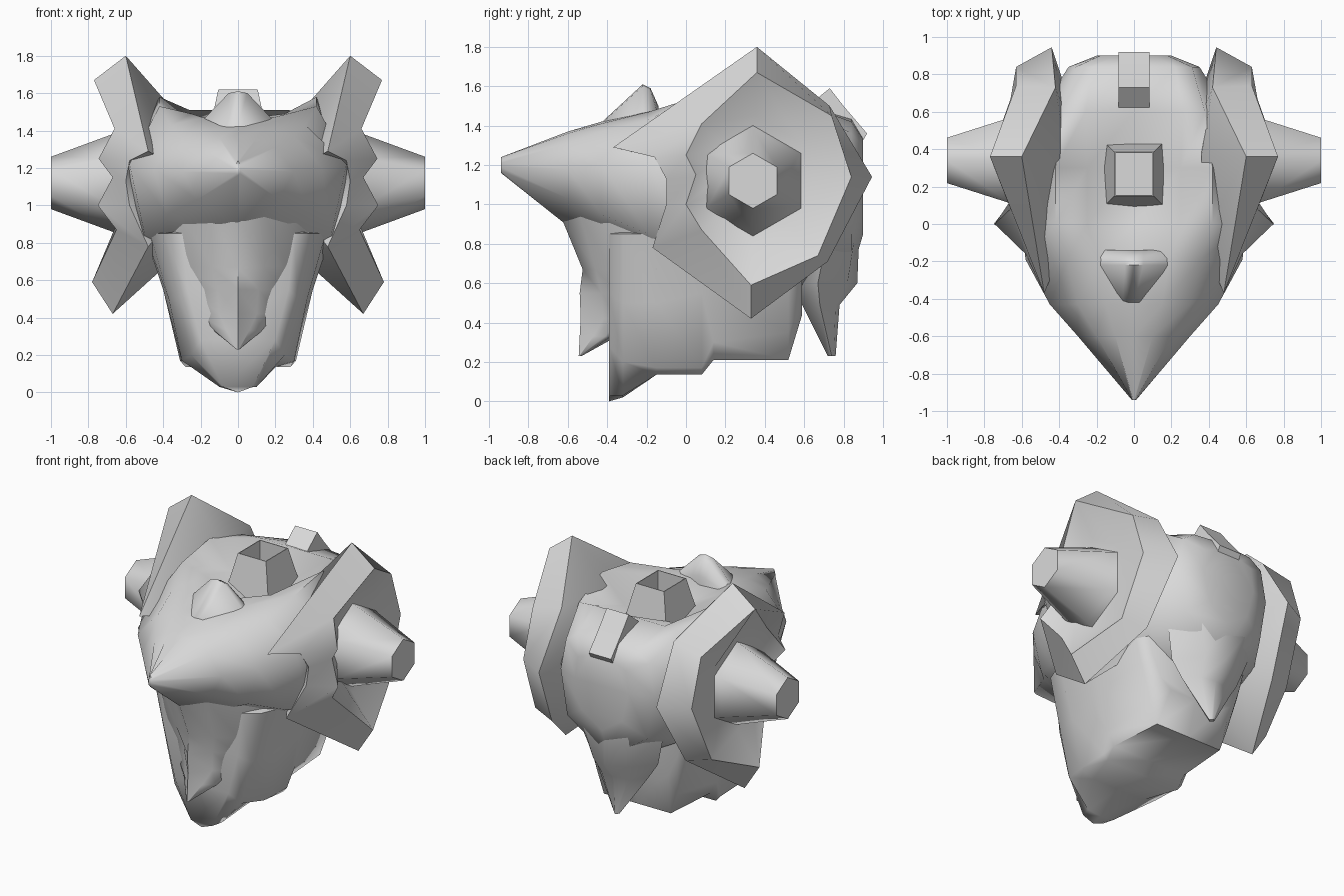
import bpy
import bmesh
from math import cos, sin, pi, radians
from mathutils import Vector

default_cube = bpy.data.objects.get("Cube")
if default_cube:
    bpy.data.objects.remove(default_cube, do_unlink=True)

# One plain grey for every part
grey = bpy.data.materials.new("plain_grey")
grey.use_nodes = True
colour = (.7, .7, .7, 1)
grey.diffuse_color = colour
grey.node_tree.nodes["Principled BSDF"].inputs["Base Color"].default_value = colour


def skin(name, rings, angle=60):
    """Join closed rings of equal length into a capped, smooth-shaded object."""
    bm = bmesh.new()
    loops = [[bm.verts.new(point) for point in ring] for ring in rings]
    count = len(loops[0])
    for lower, upper in zip(loops, loops[1:]):
        for i in range(count):
            j = (i + 1) % count
            bm.faces.new((lower[i], lower[j], upper[j], upper[i]))
    bm.faces.new(list(reversed(loops[0])))
    bm.faces.new(loops[-1])
    bmesh.ops.remove_doubles(bm, verts=bm.verts[:], dist=.0005)
    bmesh.ops.triangulate(bm, faces=[f for f in bm.faces if len(f.verts) > 4])
    bmesh.ops.recalc_face_normals(bm, faces=bm.faces[:])
    mesh = bpy.data.meshes.new(name)
    bm.to_mesh(mesh)
    bm.free()
    mesh.materials.append(grey)
    obj = bpy.data.objects.new(name, mesh)
    bpy.context.collection.objects.link(obj)
    bpy.ops.object.select_all(action='DESELECT')
    obj.select_set(True)
    bpy.context.view_layer.objects.active = obj
    bpy.ops.object.shade_smooth_by_angle(angle=radians(angle))
    return obj


def mirrored(half):
    """Close a half outline, which starts and ends on the centre plane."""
    return half + [(-x, y, z) for x, y, z in reversed(half[1:-1])]


def loft_along_y(name, sections, angle=60):
    return skin(name, [mirrored([(x, y, z) for x, z in half])
                       for y, half in sections], angle)


def loft_along_z(name, sections, angle=60):
    return skin(name, [mirrored([(x, y, z) for x, y in half])
                       for z, half in sections], angle)


# Helmet shell: pointed visor in front, hollowed crown, rounded back
loft_along_y("helmet_shell", [
    (-.94, [(0, 1.24), (.005, 1.23), (.01, 1.21), (.012, 1.19), (.01, 1.17), (0, 1.16)]),
    (-.6, [(0, 1.37), (.1, 1.36), (.2, 1.31), (.3, 1.18), (.22, 1.03), (0, .89)]),
    (-.43, [(0, 1.42), (.15, 1.41), (.3, 1.37), (.45, 1.2), (.38, .95), (0, .78)]),
    (-.19, [(0, 1.46), (.19, 1.47), (.36, 1.43), (.58, 1.22), (.5, .85), (0, .7)]),
    (0, [(0, 1.37), (.25, 1.49), (.42, 1.53), (.6, 1.2), (.52, .8), (0, .6)]),
    (.3, [(0, 1.34), (.25, 1.4), (.42, 1.58), (.56, 1.2), (.5, .7), (0, .5)]),
    (.6, [(0, 1.51), (.26, 1.51), (.38, 1.5), (.5, 1.2), (.45, .8), (0, .55)]),
    (.84, [(0, 1.44), (.22, 1.42), (.31, 1.36), (.35, 1.15), (.3, .85), (0, .65)]),
    (.9, [(0, 1.34), (.1, 1.33), (.18, 1.3), (.2, 1.15), (.15, .95), (0, .85)]),
])

# Raised fin on the back edge of the visor
loft_along_y("visor_fin", [
    (-.42, [(0, 1.425), (.03, 1.42), (.06, 1.41), (0, 1.38)]),
    (-.22, [(0, 1.61), (.05, 1.6), (.18, 1.465), (0, 1.4)]),
    (-.18, [(0, 1.59), (.05, 1.58), (.18, 1.465), (0, 1.4)]),
    (-.14, [(0, 1.5), (.05, 1.49), (.16, 1.45), (0, 1.38)]),
])

# Jaw with its stepped underside
loft_along_y("jaw", [
    (-.39, [(0, .9), (.3, .85), (.27, .55), (.2, .28), (.08, .03), (0, 0)]),
    (-.32, [(0, .9), (.4, .85), (.32, .5), (.25, .2), (.1, .03), (0, .02)]),
    (-.15, [(0, .9), (.47, .85), (.37, .5), (.3, .17), (.2, .135), (0, .135)]),
    (.08, [(0, .9), (.5, .85), (.4, .55), (.31, .17), (.28, .135), (0, .135)]),
    (.14, [(0, .9), (.5, .85), (.4, .55), (.33, .3), (.28, .21), (0, .21)]),
    (.52, [(0, .9), (.45, .85), (.38, .6), (.3, .35), (.25, .21), (0, .21)]),
    (.59, [(0, .9), (.4, .85), (.35, .65), (.28, .5), (.2, .44), (0, .44)]),
])

# Face guard: a central ridge that ends in a pointed lower lip
loft_along_z("face_guard", [
    (.95, [(0, -.64), (.14, -.54), (.3, -.42), (.45, -.15), (0, -.1)]),
    (.67, [(0, -.525), (.14, -.46), (.27, -.38), (.42, -.15), (0, -.1)]),
    (.55, [(0, -.54), (.11, -.43), (.25, -.35), (.34, -.15), (0, -.1)]),
    (.42, [(0, -.535), (.1, -.42), (.22, -.34), (.24, -.2), (0, -.15)]),
    (.33, [(0, -.54), (.06, -.47), (.12, -.41), (.13, -.38), (0, -.35)]),
    (.23, [(0, -.545), (.004, -.543), (.008, -.54), (.008, -.535), (0, -.53)]),
])

# Neck guard hanging to a point at the back
loft_along_z("neck_guard", [
    (1.2, [(0, .89), (.2, .87), (.34, .78), (0, .5)]),
    (.85, [(0, .88), (.18, .86), (.34, .72), (0, .5)]),
    (.6, [(0, .87), (.12, .82), (.26, .67), (0, .55)]),
    (.49, [(0, .78), (.1, .76), (.19, .68), (0, .59)]),
    (.23, [(0, .76), (.01, .75), (.02, .74), (0, .72)]),
])

# Bent strap over the top of the back
strap_profile = [(.57, 1.46), (.73, 1.59), (.8, 1.5), (.92, 1.36), (.89, 1.31), (.7, 1.42)]
skin("back_strap", [[(x, y, z) for y, z in strap_profile] for x in (-.083, .083)], 40)


# Open square funnel on the crown
def square(half_x, half_y, z):
    return [(a * half_x, .267 + b * half_y, z)
            for a, b in ((-1, -1), (1, -1), (1, 1), (-1, 1))]


skin("crown_funnel", [square(.18, .19, 1.28), square(.105, .118, 1.62),
                      square(.1, .113, 1.62), square(.1, .113, 1.42)], 30)

# Ear plates: a thick faceted rim (crest point, outer point) around a dish
rim = [
    ((.6, .36, 1.8), (.77, .36, 1.67)),
    ((.42, .73, 1.5), (.63, .74, 1.45)),
    ((.44, .945, 1.14), (.63, .84, 1.14)),
    ((.5, .72, .71), (.66, .67, .74)),
    ((.67, .33, .42), (.78, .33, .59)),
    ((.48, -.17, .78), (.65, .08, .87)),
    ((.58, -.1, 1), (.75, 0, 1)),
    ((.6, -.1, 1.13), (.67, .05, 1.15)),
    ((.58, -.16, 1.24), (.745, 0, 1.25)),
    ((.48, -.37, 1.29), (.66, .08, 1.41)),
]
hub = Vector((0, .34, 1.12))


def toward_hub(point, scale, x):
    moved = hub + (Vector(point) - hub) * scale
    return (x, moved.y, moved.z)


def hexagon(x, radius):
    return [(x, hub.y + radius * sin(k * pi / 3), hub.z + radius * cos(k * pi / 3))
            for k in range(6)]


def flip(rings, side):
    return [[(side * x, y, z) for x, y, z in ring] for ring in rings]


plate_rings = [
    [toward_hub(crest, .6, .36) for crest, outer in rim],
    [crest for crest, outer in rim],
    [outer for crest, outer in rim],
    [toward_hub(outer, .6, .62) for crest, outer in rim],
]
peg_rings = [hexagon(.52, .32), hexagon(.66, .265), hexagon(1, .14)]

for side, label in ((1, "left"), (-1, "right")):
    skin(label + "_ear_plate", flip(plate_rings, side), 65)
    skin(label + "_ear_peg", flip(peg_rings, side), 65)
